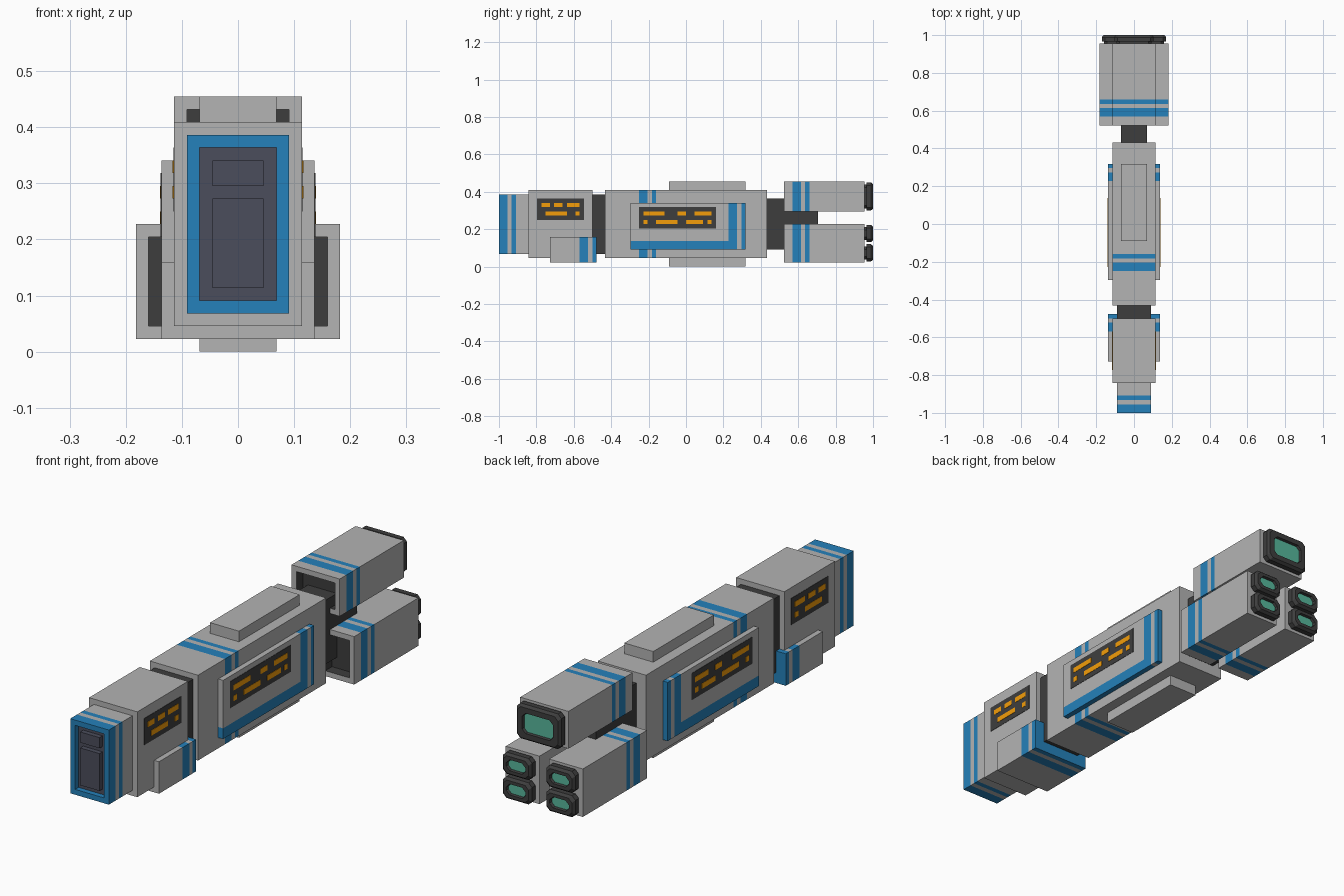
import bpy, bmesh

if "Cube" in bpy.data.objects:
    bpy.data.objects.remove(bpy.data.objects["Cube"])

U = 2 / 88  # the model sits on a grid of 88 units along its length


def material(name, r, g, b):
    m = bpy.data.materials.new(name)
    m.diffuse_color = [(v / 255) ** 2.2 for v in (r, g, b)] + [1]
    m.use_nodes = True
    m.node_tree.nodes["Principled BSDF"].inputs["Base Color"].default_value = m.diffuse_color
    return m


GREY = material("hull_grey", 178, 178, 178)
BLUE = material("trim_blue", 41, 128, 185)
DARK = material("dark_metal", 64, 64, 64)
DOOR = material("door_slate", 76, 78, 92)
GOLD = material("window_amber", 243, 156, 18)
GLOW = material("engine_green", 88, 182, 155)


def loft(name, xr, zr, rings, mats, caps, chamfer=0):
    """Rectangular section swept along y; rings = (y, inset), one material per step."""
    bm = bmesh.new()
    pal = []

    def idx(m):
        if m not in pal:
            pal.append(m)
        return pal.index(m)

    loops = []
    for y, i in rings:
        x0, x1, z0, z1 = xr[0] + i, xr[1] - i, zr[0] + i, zr[1] - i
        c = chamfer
        if c:
            pts = [(x0 + c, z0), (x1 - c, z0), (x1, z0 + c), (x1, z1 - c),
                   (x1 - c, z1), (x0 + c, z1), (x0, z1 - c), (x0, z0 + c)]
        else:
            pts = [(x0, z0), (x1, z0), (x1, z1), (x0, z1)]
        loops.append([bm.verts.new((x * U, y * U, z * U)) for x, z in pts])
    n = len(loops[0])
    for a, b, m in zip(loops, loops[1:], mats):
        for k in range(n):
            j = (k + 1) % n
            bm.faces.new((a[k], a[j], b[j], b[k])).material_index = idx(m)
    bm.faces.new(loops[0]).material_index = idx(caps[0])
    bm.faces.new(loops[-1]).material_index = idx(caps[1])
    bmesh.ops.recalc_face_normals(bm, faces=bm.faces)
    me = bpy.data.meshes.new(name)
    bm.to_mesh(me)
    bm.free()
    for m in pal:
        me.materials.append(m)
    ob = bpy.data.objects.new(name, me)
    bpy.context.collection.objects.link(ob)
    return ob


def box(name, xr, yr, zr, mat=GREY):
    return loft(name, xr, zr, [(yr[0], 0), (yr[1], 0)], [mat], (mat, mat))


def bands(name, xr, zr, ys, mats):
    return loft(name, xr, zr, [(y, 0) for y in ys], mats, (mats[0], mats[-1]))


def side(s, a, b):
    return (a, b) if s > 0 else (-b, -a)


# Nose with recessed door
loft("nose", (-4, 4), (3, 17),
     [(-43, 1), (-44, 1), (-44, 0), (-42, 0), (-41, 0), (-40, 0), (-37, 0)],
     [BLUE, BLUE, BLUE, GREY, BLUE, GREY], (DOOR, GREY))
box("door_upper_panel", (-2, 2), (-43.9, -43), (13, 15), DOOR)
box("door_lower_panel", (-2, 2), (-43.9, -43), (5, 12), DOOR)

# Head section, under-collar and necks
box("head", (-5, 5), (-37, -22), (2, 18))
bands("head_collar", (-6, 6), (1, 7), [-32, -25, -23, -22, -21], [GREY, BLUE, GREY, BLUE])
box("front_neck", (-4, 4), (-22, -19), (3, 17), DARK)
box("rear_neck", (-3, 3), (19, 31), (4, 16), DARK)

# Main hull with deck plates
bands("main_hull", (-5, 5), (2, 18), [-19, -11, -9, -8, -7, 19],
      [GREY, BLUE, GREY, BLUE, GREY])
box("top_plate", (-3, 3), (-4, 14), (18, 20))
box("bottom_plate", (-3, 3), (-4, 14), (0, 2))

# Side panels and window strips on both sides
HEAD_WINDOWS = [(14, -34, -32), (14, -31, -29), (14, -28, -25), (12, -33, -28), (12, -26, -25)]
HULL_WINDOWS = [(12, -10, -5), (12, -2, 0), (12, 2, 6),
                (10, -10, -9), (10, -7, -2), (10, 0, 4), (10, 5, 6)]
for s, tag in ((1, "right"), (-1, "left")):
    px = side(s, 5, 6)
    box(f"side_panel_{tag}", px, (-13, 10), (6, 15))
    box(f"side_panel_trim_{tag}", px, (-13, 10), (4, 6), BLUE)
    bands(f"side_panel_end_{tag}", px, (4, 15), [10, 12, 13, 14], [BLUE, GREY, BLUE])
    for part, x, yr, zr, windows in (
            ("head", 5, (-35, -24), (11, 16), HEAD_WINDOWS),
            ("hull", 6, (-11, 7), (9, 14), HULL_WINDOWS)):
        box(f"{part}_window_strip_{tag}", side(s, x - .1, x + .06), yr, zr, DARK)
        for i, (z, a, b) in enumerate(windows):
            box(f"{part}_window_{tag}_{i}", side(s, x, x + .12), (a, b), (z, z + 1), GOLD)


# Engines: hollow front, striped casing
def engine(name, xr, zr):
    loft(name, xr, zr,
         [(25, 1), (23, 1), (23, 0), (25, 0), (27, 0), (28, 0), (29, 0), (42, 0)],
         [DARK, GREY, GREY, BLUE, GREY, BLUE, GREY], (DARK, GREY))


# Nozzles: chamfered ring with a glowing recessed face
def nozzle(name, xr, zr, rim):
    loft(name, xr, zr,
         [(42, .5), (42.5, .5), (42.5, 0), (43.5, 0), (44, .4), (44, rim - .1), (43.3, rim)],
         [DARK] * 6, (DARK, GLOW), chamfer=.7)
    gx = (xr[0] + rim, xr[1] - rim)
    box(name + "_glow", gx, (43.2, 43.5), (zr[0] + rim, zr[1] - rim), GLOW)


engine("top_engine", (-5, 5), (13, 20))
nozzle("top_nozzle", (-4.6, 4.6), (13.2, 19.8), 1.5)
for s, tag in ((1, "right"), (-1, "left")):
    engine(f"lower_engine_{tag}", side(s, 1, 8), (1, 10))
    for level, z in (("low", 1.2), ("high", 5.75)):
        nozzle(f"nozzle_{level}_{tag}", side(s, 1.5, 7.5), (z, z + 4.05), 1.1)
